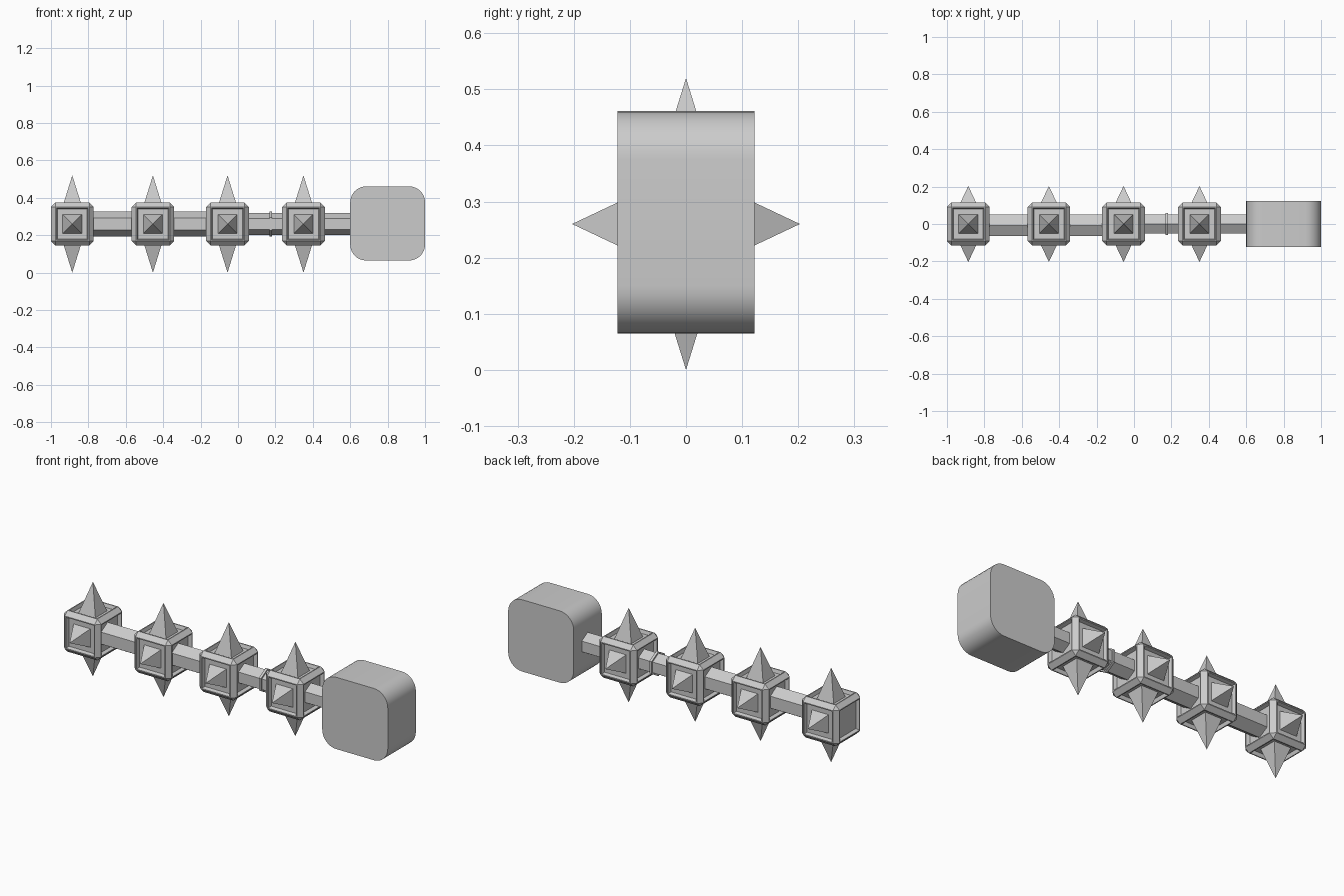
import bpy, bmesh, math
from mathutils import Matrix, Vector

if "Cube" in bpy.data.objects:
    bpy.data.objects.remove(bpy.data.objects["Cube"])

ZC = 0.26  # height of the long axis


def add_object(name, bm, loc=(0, 0, 0)):
    bmesh.ops.recalc_face_normals(bm, faces=bm.faces[:])
    me = bpy.data.meshes.new(name)
    bm.to_mesh(me)
    bm.free()
    ob = bpy.data.objects.new(name, me)
    ob.location = loc
    bpy.context.collection.objects.link(ob)
    return ob


def framed_block(name, x):
    # chamfered cube with a recessed panel on each side
    bm = bmesh.new()
    bmesh.ops.create_cube(bm, size=0.228)
    bmesh.ops.bevel(bm, geom=bm.edges[:], offset=0.023, segments=1,
                    profile=0.5, affect='EDGES')
    bm.normal_update()
    sides = [f for f in bm.faces if max(abs(c) for c in f.normal) > 0.99]
    bmesh.ops.inset_individual(bm, faces=sides, thickness=0.008, depth=0)
    bmesh.ops.inset_individual(bm, faces=sides, thickness=0.008, depth=-0.019)
    return add_object(name, bm, (x, 0, ZC))


def spike(name, x, direction, tip):
    # four-sided pyramid standing on a recessed panel
    base = 0.093
    bm = bmesh.new()
    bmesh.ops.create_cone(bm, cap_ends=True, segments=4,
                          radius1=0.052 * math.sqrt(2), radius2=0,
                          depth=tip - base)
    bmesh.ops.rotate(bm, verts=bm.verts, matrix=Matrix.Rotation(math.pi / 4, 3, 'Z'))
    bmesh.ops.translate(bm, verts=bm.verts, vec=(0, 0, (tip + base) / 2))
    rot = Vector((0, 0, 1)).rotation_difference(Vector(direction)).to_matrix()
    bmesh.ops.rotate(bm, verts=bm.verts, matrix=rot)
    return add_object(name, bm, (x, 0, ZC))


def hex_rod(name, x0, x1, r, y=0.0):
    # six-sided bar along x with ridges at top and bottom
    bm = bmesh.new()
    ring = [bm.verts.new((x0, r * math.sin(k * math.pi / 3), r * math.cos(k * math.pi / 3)))
            for k in range(6)]
    face = bm.faces.new(ring)
    ext = bmesh.ops.extrude_face_region(bm, geom=[face], use_keep_orig=True)
    moved = [v for v in ext['geom'] if isinstance(v, bmesh.types.BMVert)]
    bmesh.ops.translate(bm, verts=moved, vec=(x1 - x0, 0, 0))
    return add_object(name, bm, (0, y, ZC))


# spiked blocks
for i, x in enumerate((-0.886, -0.455, -0.056, 0.35)):
    framed_block(f"block_{i}", x)
    for s, word in ((1, "top"), (-1, "bottom")):
        spike(f"spike_{word}_{i}", x, (0, 0.0001, s), 0.26)
    for s, word in ((1, "back"), (-1, "front")):
        spike(f"spike_{word}_{i}", x, (0, s, 0), 0.203)

# connecting shaft and collar
hex_rod("shaft_left", -0.86, -0.06, 0.066, -0.007)
hex_rod("shaft_right", -0.06, 0.62, 0.059)
hex_rod("collar", 0.168, 0.182, 0.068)

# rounded end block
bm = bmesh.new()
bmesh.ops.create_cube(bm, size=1)
bmesh.ops.scale(bm, verts=bm.verts, vec=(0.4, 0.245, 0.396))
edges = [e for e in bm.edges if abs(e.verts[0].co.y - e.verts[1].co.y) > 0.1]
bmesh.ops.bevel(bm, geom=edges, offset=0.085, segments=8, profile=0.5, affect='EDGES')
end = add_object("end_block", bm, (0.8, 0, 0.263))
bpy.context.view_layer.objects.active = end
end.select_set(True)
bpy.ops.object.shade_smooth_by_angle(angle=math.radians(30))
